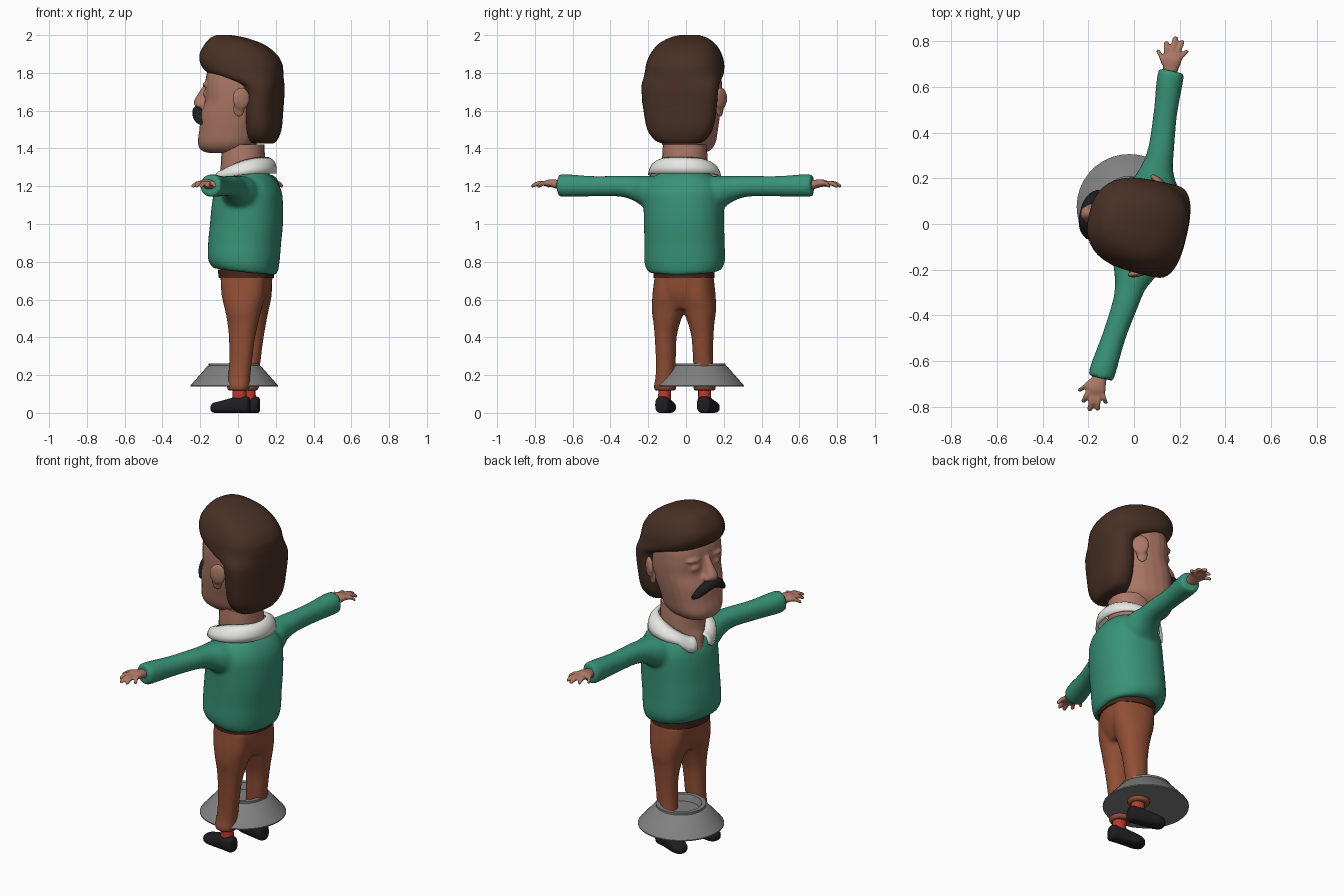
import bpy, bmesh, math
from mathutils import Matrix, Vector

if "Cube" in bpy.data.objects:
    bpy.data.objects.remove(bpy.data.objects["Cube"])

# The figure is modelled facing -y, then turned to its pose about z
TURN = Matrix.Rotation(math.radians(-103), 4, 'Z')


def material(name, r, g, b):
    m = bpy.data.materials.new(name)
    m.diffuse_color = (r, g, b, 1)
    m.use_nodes = True
    m.node_tree.nodes["Principled BSDF"].inputs["Base Color"].default_value = m.diffuse_color
    return m


SKIN = material("skin", 0.42, 0.19, 0.135)
HAIR = material("dark_brown_hair", 0.065, 0.03, 0.018)
GREEN = material("green_wool", 0.04, 0.29, 0.18)
WHITE = material("white_cloth", 0.82, 0.82, 0.80)
RUST = material("rust_cloth", 0.28, 0.078, 0.036)
BELT = material("belt_brown", 0.065, 0.02, 0.01)
BLACK = material("black", 0.013, 0.013, 0.015)
RED = material("red_sock", 0.5, 0.04, 0.03)
GREY = material("grey_metal", 0.22, 0.22, 0.22)


def finish(bm, name, mat, voxel=0, turn=True, angle=50):
    bmesh.ops.recalc_face_normals(bm, faces=bm.faces)
    if turn:
        bm.transform(TURN)
    me = bpy.data.meshes.new(name)
    bm.to_mesh(me)
    bm.free()
    me.materials.append(mat)
    me.shade_smooth()
    me.set_sharp_from_angle(angle=math.radians(angle))
    ob = bpy.data.objects.new(name, me)
    bpy.context.collection.objects.link(ob)
    if voxel:
        r = ob.modifiers.new("blend", 'REMESH')
        r.mode, r.voxel_size, r.use_smooth_shade = 'VOXEL', voxel, True
        s = ob.modifiers.new("soften", 'SMOOTH')
        s.factor, s.iterations = 0.5, 4
    return ob


def spline(keys, steps):
    out = []
    for i in range(len(keys) - 1):
        p = [keys[max(0, min(len(keys) - 1, i + k))] for k in (-1, 0, 1, 2)]
        for j in range(steps):
            t = j / steps
            out.append([b + 0.5 * t * (c - a + t * (2*a - 5*b + 4*c - d + t * (3*(b - c) + d - a)))
                        for a, b, c, d in zip(*p)])
    return out + [list(keys[-1])]


def loft(bm, keys, axis='z', n=24, power=2.2, steps=4):
    """Skin through rings (cx, cy, cz, ra, rb) lying across the given axis."""
    a, b = {'z': (0, 1), 'x': (1, 2), 'y': (0, 2)}[axis]
    rings = []
    for *c, ra, rb in spline(keys, steps):
        ring = []
        for i in range(n):
            t = 2 * math.pi * i / n
            p = Vector(c)
            p[a] += math.copysign(abs(math.cos(t)) ** (2 / power), math.cos(t)) * ra
            p[b] += math.copysign(abs(math.sin(t)) ** (2 / power), math.sin(t)) * rb
            ring.append(bm.verts.new(p))
        rings.append(ring)
    for r, s in zip(rings, rings[1:]):
        for i in range(n):
            bm.faces.new((r[i], r[(i + 1) % n], s[(i + 1) % n], s[i]))
    bm.faces.new(rings[0])
    bm.faces.new(rings[-1])


def stack(bm, rows, **kw):
    """Upright loft from rows (z, front y, back y, half width)."""
    loft(bm, [(0, (f + k) / 2, z, w, (k - f) / 2) for z, f, k, w in rows], **kw)


def ball(bm, loc, size, rot=0):
    m = Matrix.Translation(loc) @ Matrix.Rotation(rot, 4, 'Z') @ Matrix.Diagonal((*size, 1))
    bmesh.ops.create_uvsphere(bm, u_segments=20, v_segments=12, radius=1, matrix=m)


SIDES = (-1, 1)

# Head with nose, eyelids, brows and ears
bm = bmesh.new()
stack(bm, [(1.375, -.15, .02, .07), (1.39, -.195, .06, .11), (1.43, -.213, .10, .14),
           (1.50, -.203, .12, .157), (1.58, -.195, .15, .172), (1.65, -.172, .16, .182),
           (1.72, -.170, .16, .187), (1.80, -.160, .16, .182), (1.88, -.12, .14, .14)], power=2.4)
loft(bm, [(0, -.16, 1.745, .015, .02), (0, -.18, 1.70, .02, .03), (0, -.203, 1.65, .034, .036),
          (0, -.200, 1.62, .034, .03), (0, -.19, 1.605, .015, .015)])
for s in SIDES:
    ball(bm, (s * .027, -.195, 1.63), (.02, .025, .02))
    ball(bm, (s * .07, -.147, 1.69), (.036, .027, .024))
    ball(bm, (s * .075, -.145, 1.738), (.05, .03, .015))
finish(bm, "head", SKIN, 0.008)

bm = bmesh.new()
for s in SIDES:
    ball(bm, (s * .205, .065, 1.665), (.017, .048, .06), s * .45)
    ball(bm, (s * .195, .05, 1.61), (.014, .032, .045), s * .35)
finish(bm, "ears", SKIN, 0.008)

# Neck, filling the open collar
bm = bmesh.new()
stack(bm, [(1.17, -.118, .10, .04), (1.24, -.108, .12, .085), (1.30, -.09, .14, .118),
           (1.42, -.085, .14, .115)])
finish(bm, "neck", SKIN)

# Hair: long at the back, overhanging quiff at the front
bm = bmesh.new()
stack(bm, [(1.425, .10, .18, .08), (1.44, .075, .20, .13), (1.50, .06, .222, .175),
           (1.60, .055, .23, .195), (1.70, .055, .236, .205), (1.74, .02, .236, .207),
           (1.775, -.09, .236, .207), (1.805, -.16, .236, .205), (1.85, -.195, .23, .2),
           (1.90, -.2, .20, .183), (1.95, -.175, .135, .15), (1.985, -.145, .04, .10),
           (2.0, -.115, -.04, .05)], power=2.5, n=40)
finish(bm, "hair", HAIR, angle=80)

# Moustache
bm = bmesh.new()
half = [(.11, -.178, 1.535, .012, .01), (.085, -.196, 1.56, .024, .024), (.045, -.212, 1.59, .026, .03)]
loft(bm, half + [(0, -.218, 1.598, .024, .024)] + [(-x, *r) for x, *r in half[::-1]], axis='x', n=16)
finish(bm, "moustache", BLACK)

# Sweater: torso and both sleeves blended together
bm = bmesh.new()
stack(bm, [(.755, -.08, .17, .15), (.75, -.125, .2, .188), (.80, -.153, .215, .212),
           (.90, -.153, .225, .211), (1.0, -.143, .235, .211), (1.1, -.133, .235, .212),
           (1.17, -.118, .228, .208), (1.23, -.085, .20, .18), (1.27, -.05, .16, .13)], n=40, power=2.3)
for v in bm.verts:          # hem rises towards the front
    if v.co.z < .9:
        v.co.z -= .11 * (v.co.y - .04) * (.9 - v.co.z) / .15
for s in SIDES:
    loft(bm, [(s * x, y, z, a, b) for x, y, z, a, b in (
        (.12, .05, 1.15, .11, .10), (.2, .05, 1.167, .095, .088), (.27, .045, 1.188, .068, .066),
        (.35, .042, 1.2, .057, .055), (.5, .025, 1.2, .052, .054), (.64, .012, 1.203, .058, .06),
        (.69, .01, 1.203, .056, .058))], axis='x')
finish(bm, "sweater", GREEN, 0.012)

# Collar: open ring with two points at the front
bm = bmesh.new()
rows = []
for i in range(41):
    a = .22 + (2 * math.pi - .44) * i / 40
    front = ((1 + math.cos(a)) / 2) ** 2
    tip = max(0, 1 - abs(min(a, 2 * math.pi - a) - .42) / .38)
    low = (.188, .175 if math.cos(a) > 0 else .162, 1.268 - .045 * front - .055 * tip)
    top = (.122, .125, 1.348 - .10 * front)
    row = []
    for k in range(5):
        t = k / 4
        rx, ry, z = [p + (q - p) * t for p, q in zip(top, low)]
        bulge = .014 * math.sin(math.pi * t)
        row.append(bm.verts.new((math.sin(a) * (rx + bulge), .035 - math.cos(a) * (ry + bulge), z + bulge)))
    rows.append(row)
for r, q in zip(rows, rows[1:]):
    for k in range(4):
        bm.faces.new((r[k], r[k + 1], q[k + 1], q[k]))
collar = finish(bm, "collar", WHITE)
thick = collar.modifiers.new("thickness", 'SOLIDIFY')
thick.thickness, thick.offset = .014, 0

# Hands: palm, four fingers and a thumb
for s, label in zip(SIDES, ("right", "left")):
    bm = bmesh.new()
    loft(bm, [(s * .67, .005, 1.205, .032, .025), (s * .70, .003, 1.21, .034, .024),
              (s * .74, 0, 1.217, .043, .02), (s * .768, 0, 1.214, .036, .014)], axis='x', n=16)
    for bx, by, tx, ty in ((.705, -.025, .768, -.066), (.75, -.027, .812, -.04), (.755, -.006, .842, -.006),
                           (.755, .014, .832, .026), (.745, .028, .795, .054)):
        loft(bm, [(s * bx, by, 1.214, .013, .013), (s * (bx + tx) / 2, (by + ty) / 2, 1.216, .013, .013),
                  (s * (tx - .008), ty, 1.203, .012, .011), (s * tx, ty, 1.2, .006, .006)], axis='x', n=10)
    finish(bm, label + "_hand", SKIN, 0.006)

# Trousers: hips and both legs blended together
bm = bmesh.new()
stack(bm, [(.77, -.095, .185, .15), (.70, -.088, .18, .156), (.62, -.065, .165, .158), (.55, -.035, .13, .12)])
for s in SIDES:
    loft(bm, [(s * x, y, z, a, b) for x, y, z, a, b in (
        (.08, .045, .72, .075, .12), (.082, .047, .62, .085, .115), (.087, .048, .54, .084, .095),
        (.093, .048, .48, .07, .083), (.1, .045, .4, .057, .07), (.101, .038, .28, .052, .061),
        (.104, .03, .19, .053, .059), (.107, .027, .14, .06, .061), (.107, .027, .118, .055, .056))])
finish(bm, "trousers", RUST, 0.011)

# Belt
bm = bmesh.new()
stack(bm, [(.715, -.098, .188, .161), (.76, -.104, .193, .162)], steps=1, n=40)
finish(bm, "belt", BELT)

# Socks and shoes
for s, label in zip(SIDES, ("right", "left")):
    bm = bmesh.new()
    loft(bm, [(s * .11, .035, .06, .034, .038), (s * .107, .03, .15, .032, .036)], steps=1)
    finish(bm, label + "_sock", RED)
    bm = bmesh.new()
    loft(bm, [(s * x, y, z, a, b) for x, y, z, a, b in (
        (.113, .09, .04, .02, .03), (.113, .08, .042, .036, .043), (.113, .03, .043, .041, .045),
        (.115, -.02, .036, .042, .04), (.118, -.07, .03, .047, .032), (.12, -.105, .027, .036, .026),
        (.12, -.118, .025, .018, .014))], axis='y', power=2.6)
    for v in bm.verts:
        v.co.z = max(0, v.co.z)
    finish(bm, label + "_shoe", BLACK)

# Conical ring around the ankles, with a recessed top
bm = bmesh.new()
profile = [(0, .14), (.231, .14), (.231, .146), (.143, .246), (.135, .25), (.135, .262),
           (.112, .262), (.1, .225), (0, .225)]
vs = [bm.verts.new((r, 0, z)) for r, z in profile]
es = [bm.edges.new(p) for p in zip(vs, vs[1:])]
bmesh.ops.spin(bm, geom=vs + es, cent=(0, 0, 0), axis=(0, 0, 1), angle=2 * math.pi, steps=36)
bmesh.ops.remove_doubles(bm, verts=bm.verts, dist=1e-4)
bm.transform(Matrix.Translation((-.02, .075, 0)))
finish(bm, "cone_ring", GREY, turn=False, angle=25)
